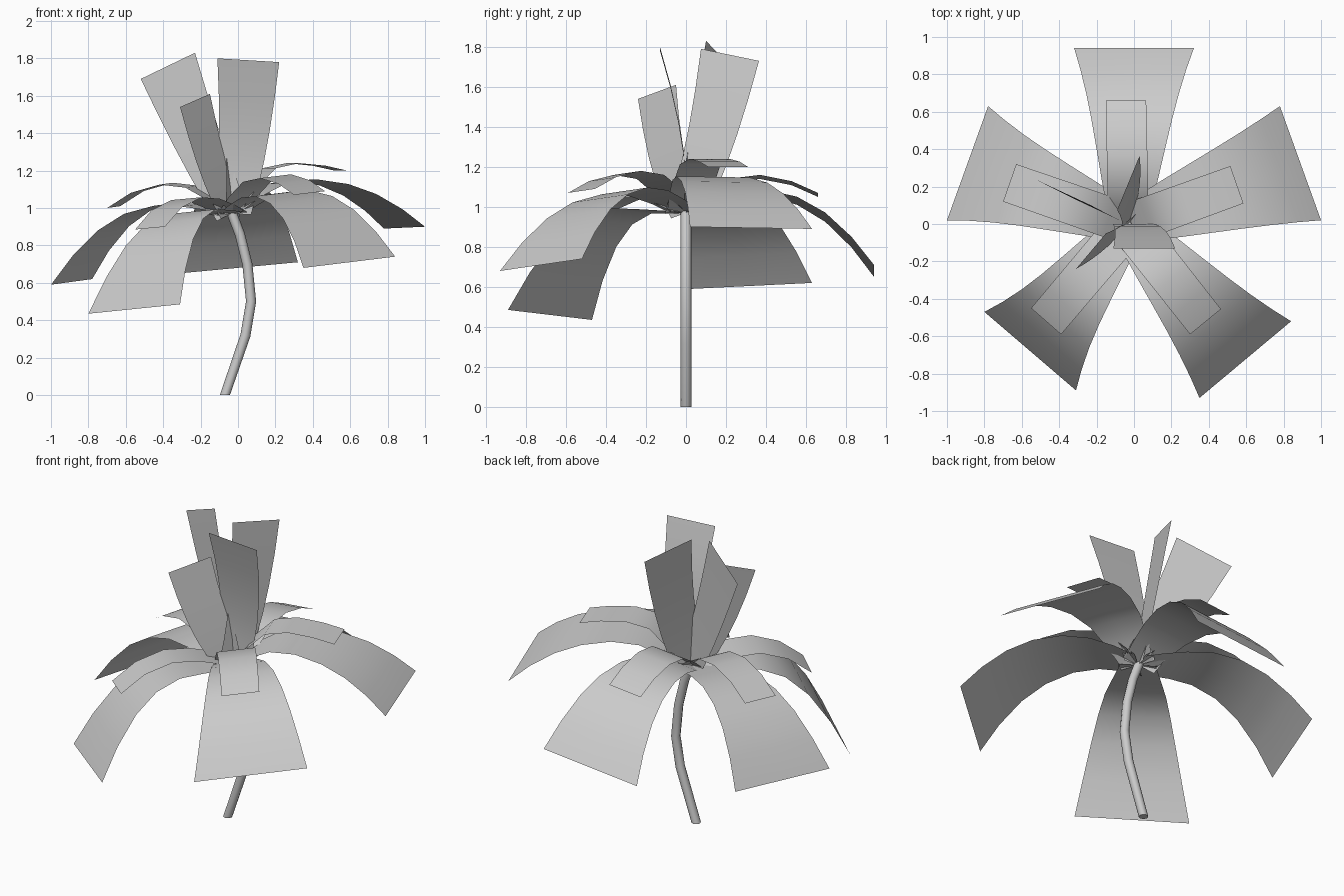
import bpy, bmesh, math
from mathutils import Vector

cube = bpy.data.objects.get("Cube")
if cube:
    bpy.data.objects.remove(cube, do_unlink=True)

grey = bpy.data.materials.new("plain grey")
grey.use_nodes = True
grey.diffuse_color = (0.6, 0.6, 0.6, 1)
grey.node_tree.nodes["Principled BSDF"].inputs["Base Color"].default_value = (0.6, 0.6, 0.6, 1)

CENTRE = Vector((-0.03, 0, 0.97))


def finish(name, bm):
    mesh = bpy.data.meshes.new(name)
    bmesh.ops.recalc_face_normals(bm, faces=bm.faces)
    bm.to_mesh(mesh)
    bm.free()
    mesh.shade_smooth()
    mesh.materials.append(grey)
    obj = bpy.data.objects.new(name, mesh)
    bpy.context.collection.objects.link(obj)
    return obj


def ribbon(name, path, left, right, base_half):
    """Sheet along a path, widening with arc length to the tip corners."""
    across = right - left
    tip_half = across.length / 2
    across.normalize()
    lengths = [0]
    for a, b in zip(path, path[1:]):
        lengths.append(lengths[-1] + (b - a).length)
    bm = bmesh.new()
    rows = []
    for p, s in zip(path, lengths):
        half = base_half + (tip_half - base_half) * s / lengths[-1]
        rows.append([bm.verts.new(p + across * half * k) for k in (-1, 0, 1)])
    for r0, r1 in zip(rows, rows[1:]):
        for i in range(2):
            bm.faces.new((r0[i], r0[i + 1], r1[i + 1], r1[i]))
    return finish(name, bm)


def drooping(name, left, right, peak, rise, fall, base_half):
    """Arched petal: rise and fall are (distance, fraction) steps."""
    left, right = Vector(left), Vector(right)
    tip = (left + right) / 2
    path = []
    for t, f in rise:
        p = CENTRE.lerp(tip, t)
        p.z = CENTRE.z + (peak - CENTRE.z) * f
        path.append(p)
    for t, f in fall:
        p = CENTRE.lerp(tip, t)
        p.z = peak + (tip.z - peak) * f
        path.append(p)
    ribbon(name, path, left, right, base_half)


def upright(name, left, right, bend, base_half):
    """Standing petal on a quadratic curve."""
    left, right, bend = Vector(left), Vector(right), Vector(bend)
    tip = (left + right) / 2
    path = [CENTRE.lerp(bend, i / 5).lerp(bend.lerp(tip, i / 5), i / 5) for i in range(6)]
    ribbon(name, path, left, right, base_half)


# Large drooping petals
outer_rise = [(0, 0), (0.12, 0.5), (0.26, 0.9)]
outer_fall = [(0.42, 0), (0.59, 0.1), (0.74, 0.31), (0.88, 0.63), (1, 1)]
for name, l, r, peak in [
    ("outer_petal_back", (-0.32, 0.94, 0.65), (0.32, 0.94, 0.71), 1.07),
    ("outer_petal_left", (0.78, 0.63, 0.89), (1.0, 0.02, 0.90), 1.15),
    ("outer_petal_right", (-0.78, 0.63, 0.62), (-1.0, 0.02, 0.59), 1.02),
    ("outer_petal_front_right", (-0.80, -0.47, 0.435), (-0.31, -0.89, 0.485), 0.98),
    ("outer_petal_front_left", (0.84, -0.52, 0.74), (0.35, -0.93, 0.68), 1.08),
]:
    drooping(name, l, r, peak, outer_rise, outer_fall, 0.1)

# Small drooping petals
inner_rise = [(0, 0), (0.16, 0.5), (0.34, 0.9)]
inner_fall = [(0.56, 0), (0.8, 0.35), (1, 1)]
for name, l, r, peak in [
    ("inner_petal_back", (-0.15, 0.66, 1.05), (0.065, 0.66, 1.07), 1.15),
    ("inner_petal_left", (0.515, 0.31, 1.20), (0.585, 0.11, 1.20), 1.24),
    ("inner_petal_right", (-0.63, 0.32, 1.01), (-0.70, 0.12, 1.0), 1.13),
    ("inner_petal_front_right", (-0.55, -0.45, 0.885), (-0.39, -0.59, 0.90), 1.05),
    ("inner_petal_front_left", (0.465, -0.455, 1.09), (0.30, -0.59, 1.07), 1.17),
]:
    drooping(name, l, r, peak, inner_rise, inner_fall, 0.11)

# Standing petals
for name, l, r, bend, half in [
    ("standing_petal_front", (-0.11, -0.13, 1.80), (0.22, -0.13, 1.78), (0.04, 0.02, 1.3), 0.1),
    ("standing_petal_right", (-0.52, 0.235, 1.69), (-0.23, 0.10, 1.83), (-0.17, 0.06, 1.22), 0.1),
    ("standing_petal_back", (-0.09, 0.075, 1.79), (0.03, 0.365, 1.73), (0.0, 0.12, 1.25), 0.1),
    ("standing_petal_small", (-0.31, -0.24, 1.54), (-0.15, -0.05, 1.61), (-0.13, -0.10, 1.15), 0.1),
]:
    upright(name, l, r, bend, half)

# Curved stem, eight-sided rings cut square to the path
stem = [(-0.07, 0), (0.04, 0.32), (0.07, 0.5), (0.05, 0.7), (0.01, 0.86), (-0.04, 0.99)]
bm = bmesh.new()
rings = []
for i, (x, z) in enumerate(stem):
    a, b = stem[max(i - 1, 0)], stem[min(i + 1, len(stem) - 1)]
    along = Vector((b[0] - a[0], 0, b[1] - a[1])).normalized()
    side = Vector((along.z, 0, -along.x))
    if i == 0:
        side = Vector((1, 0, 0))
    ring = []
    for k in range(8):
        ang = math.tau * k / 8
        ring.append(bm.verts.new(Vector((x, 0, z)) + 0.027 * (side * math.cos(ang) + Vector((0, math.sin(ang), 0)))))
    rings.append(ring)
for r0, r1 in zip(rings, rings[1:]):
    for k in range(8):
        bm.faces.new((r0[k], r0[(k + 1) % 8], r1[(k + 1) % 8], r1[k]))
bm.faces.new(rings[0])
bm.faces.new(rings[-1])
stem_obj = finish("stem", bm)
bpy.ops.object.select_all(action="DESELECT")
bpy.context.view_layer.objects.active = stem_obj
stem_obj.select_set(True)
bpy.ops.object.shade_smooth_by_angle(angle=math.radians(50))
